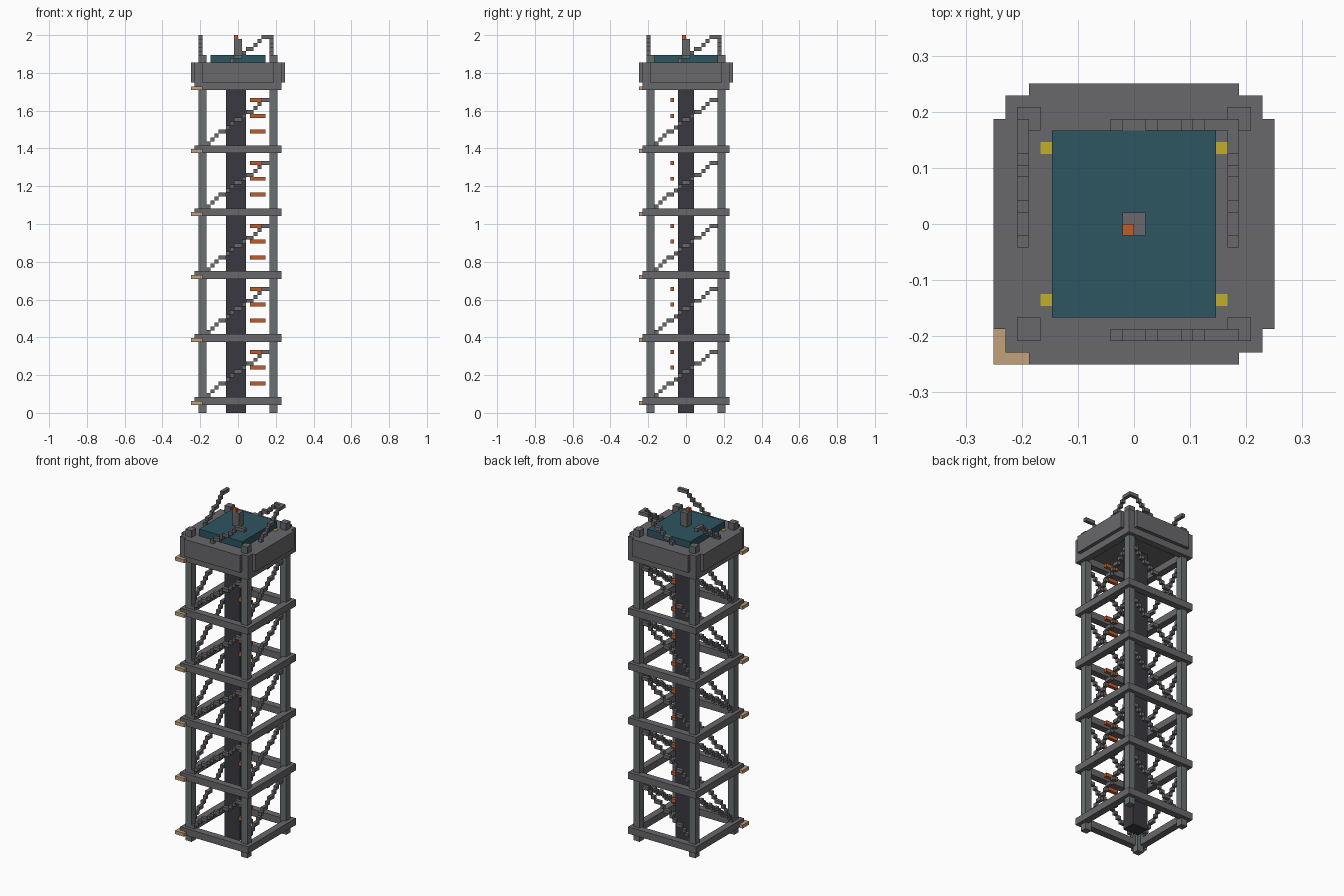
import bpy
import bmesh
from math import floor
from mathutils import Matrix, Vector

U = 1 / 48  # block size
BAY = 16    # blocks per storey

cube = bpy.data.objects.get("Cube")
if cube:
    bpy.data.objects.remove(cube, do_unlink=True)


def material(name, r, g, b):
    m = bpy.data.materials.new(name)
    m.diffuse_color = (r, g, b, 1)
    m.use_nodes = True
    bsdf = m.node_tree.nodes["Principled BSDF"]
    bsdf.inputs["Base Color"].default_value = (r, g, b, 1)
    return m


grey = material("steel grey", 0.14, 0.14, 0.15)
post_grey = material("post grey", 0.145, 0.16, 0.165)
dark = material("dark core", 0.042, 0.04, 0.05)
teal = material("teal", 0.026, 0.09, 0.12)
orange = material("orange", 0.53, 0.11, 0.025)
yellow = material("yellow", 0.53, 0.42, 0.025)
tan = material("tan", 0.53, 0.36, 0.2)


def boxes(name, mat, items):
    """One object from boxes given as (low corner, high corner) in blocks."""
    bm = bmesh.new()
    for low, high in items:
        a, b = Vector(low) * U, Vector(high) * U
        size = Matrix.Diagonal((*(b - a), 1))
        bmesh.ops.create_cube(bm, size=1, matrix=Matrix.Translation((a + b) / 2) @ size)
    mesh = bpy.data.meshes.new(name)
    bm.to_mesh(mesh)
    bm.free()
    mesh.materials.append(mat)
    obj = bpy.data.objects.new(name, mesh)
    bpy.context.collection.objects.link(obj)
    return obj


# Corner posts and the stubs above the platform
corners = [(x, y) for x in (-10, 8) for y in (-10, 8)]
boxes("corner_posts", post_grey, [((x, y, 0), (x + 2, y + 2, 82)) for x, y in corners])
boxes("corner_stubs", grey, [((x, y, 89), (x + 2, y + 2, 91)) for x, y in corners])

# Central core
boxes("core", dark, [((-3, -2, 0), (2, 2, 84))])

# Beam ring, corner ledge at every storey
for i in range(6):
    z = 2 + i * BAY
    boxes(f"beam_ring_{i}", grey, [
        ((-11, -11, z), (11, -9, z + 2)),
        ((-11, 9, z), (11, 11, z + 2)),
        ((-11, -9, z), (-9, 9, z + 2)),
        ((9, -9, z), (11, 9, z + 2)),
    ])
    boxes(f"corner_ledge_{i}", tan, [
        ((-12, -12, z), (-9, -11, z + 1)),
        ((-12, -11, z), (-11, -9, z + 1)),
    ])

# Stepped diagonal braces on all four sides
for i in range(6):
    cells = []
    for s in range(-8, 8):
        z = i * BAY + min(15, floor(10.74 + 0.72 * s))
        if i == 5 and z < 89:
            continue  # inside the platform
        for d in (-10, 8):
            cells.append(((s, d, z), (s + 1, d + 1, z + 1)))
            cells.append(((d, s, z), (d + 1, s + 1, z + 1)))
        if s == 7:  # brace foot against the upper post
            for d in (-10, 8) if i == 5 else ():
                cells.append(((8, d, z), (9, d + 1, z + 1)))
                cells.append(((d, 8, z), (d + 1, 9, z + 1)))
    boxes(f"braces_{i}", grey, cells)

# Ladder rungs beside the core
boxes("rungs", orange, [((3, -4, i * BAY + k), (7, -3, i * BAY + k + 1))
                        for i in range(5) for k in (7, 11, 15)])

# Platform with stepped corners, built as strips so no faces overlap
boxes("platform", grey, [
    ((-12, -9, 84), (12, 9, 89)),
    ((-11, -11, 84), (11, -9, 89)),
    ((-11, 9, 84), (11, 11, 89)),
    ((-9, -12, 84), (9, -11, 89)),
    ((-9, 11, 84), (9, 12, 89)),
])

# Deck pad, mast and beacon
boxes("deck_pad", teal, [((-7, -8, 89), (7, 8, 91))])
boxes("mast", grey, [((-1, -1, 91), (1, 1, 95))])
boxes("beacon", orange, [((-1, -1, 95), (0, 0, 96))])

# Flush yellow markers beside the pad
boxes("deck_markers", yellow, [((x, y, 89), (x + 1, y + 1, 89.1))
                               for x in (-8, 7) for y in (-7, 6)])
